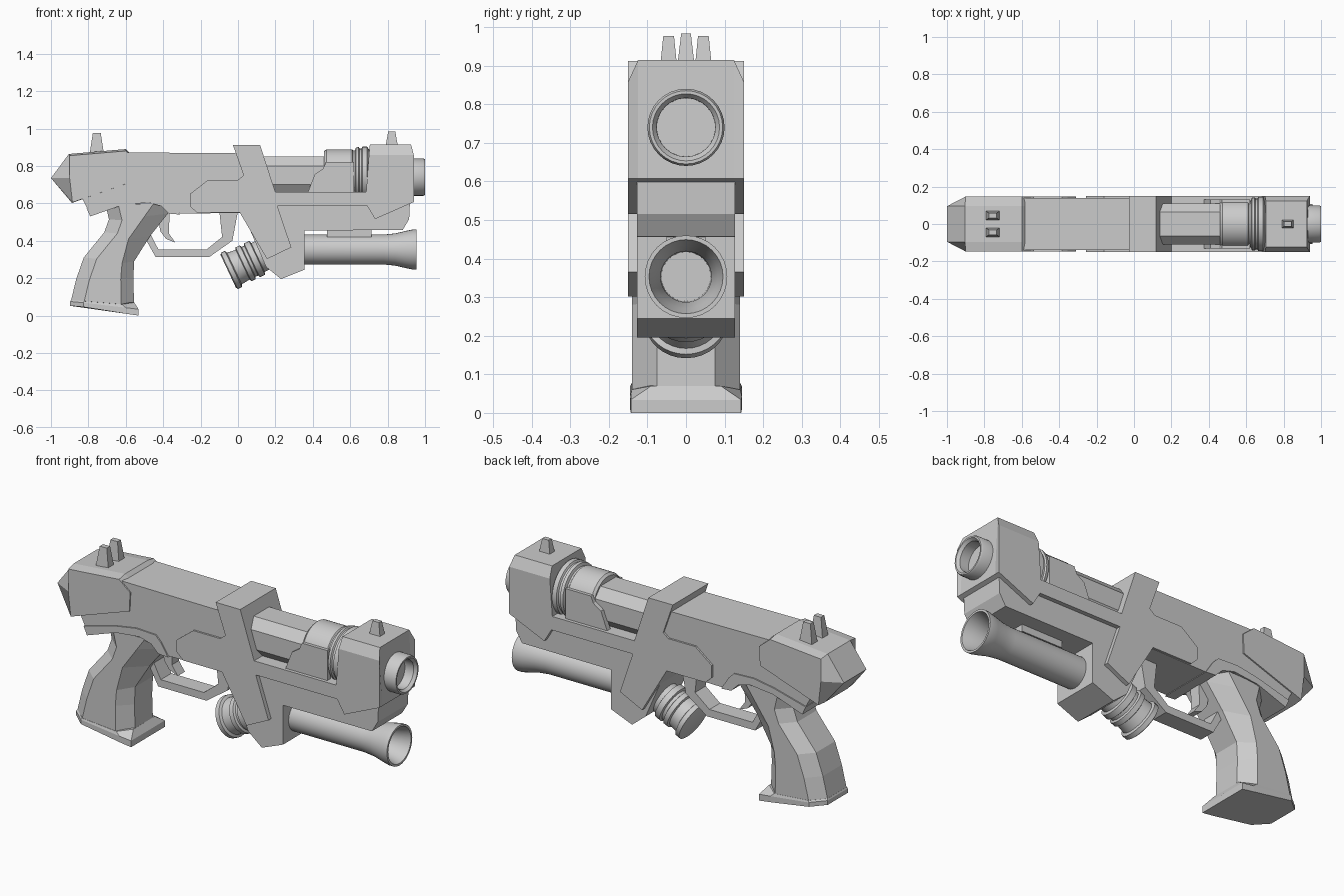
import bpy, bmesh, math
from mathutils import Vector

grey = bpy.data.materials.new("light_grey")
grey.diffuse_color = (0.6, 0.6, 0.6, 1)


def loft(name, rings, smooth=False):
    """Skin a list of equal-length point rings and cap both ends."""
    bm = bmesh.new()
    vs = [[bm.verts.new(p) for p in ring] for ring in rings]
    n = len(rings[0])
    for a, b in zip(vs, vs[1:]):
        for i in range(n):
            j = (i + 1) % n
            bm.faces.new((a[i], a[j], b[j], b[i]))
    bm.faces.new(vs[0])
    bm.faces.new(vs[-1])
    bmesh.ops.recalc_face_normals(bm, faces=bm.faces)
    me = bpy.data.meshes.new(name)
    bm.to_mesh(me)
    bm.free()
    me.materials.append(grey)
    ob = bpy.data.objects.new(name, me)
    bpy.context.collection.objects.link(ob)
    if smooth:
        bpy.ops.object.select_all(action='DESELECT')
        ob.select_set(True)
        bpy.context.view_layer.objects.active = ob
        bpy.ops.object.shade_smooth_by_angle(angle=math.radians(30))
    return ob


def prism(name, pts, w, y=0.0):
    """Side profile (x, z) extruded to half width w about y."""
    return loft(name, [[(x, y + s * w, z) for x, z in pts] for s in (-1, 1)])


def layered(name, outer, inner, w_out, w_in):
    """Profile whose outline shrinks from inner to outer: chamfered sides."""
    layers = ((-w_out, outer), (-w_in, inner), (w_in, inner), (w_out, outer))
    return loft(name, [[(x, y, z) for x, z in p] for y, p in layers])


def lathe(name, pts, origin, axis=(1, 0, 0), n=32):
    """Revolve (distance, radius) pairs about an axis in the xz plane."""
    d = Vector(axis).normalized()
    u = Vector((0, 1, 0))
    v = d.cross(u)
    o = Vector(origin)
    ang = [2 * math.pi * i / n for i in range(n)]
    return loft(name, [[o + d * s + (u * math.cos(a) + v * math.sin(a)) * r
                        for a in ang] for s, r in pts], smooth=True)


# Receiver and the rear cap with chamfered back corners
prism("receiver", [(-.85, .82), (-.6, .872), (0, .868), (.08, .8), (.1, .55), (-.31, .545),
                   (-.37, .575), (-.42, .605), (-.62, .6), (-.8, .56), (-.83, .62)], .14)
layered("rear_cap",
        [(-.9, .735), (-.9, .855), (-.6, .88), (-.535, .826), (-.54, .725), (-.885, .605)],
        [(-1, .735), (-.904, .864), (-.6, .89), (-.535, .826), (-.54, .725), (-.888, .602)],
        .147, .095)
prism("receiver_trim", [(-.81, .575), (-.79, .53), (-.62, .59), (-.48, .605), (-.41, .585),
                        (-.37, .545), (-.31, .54), (-.355, .61), (-.385, .64), (-.5, .645),
                        (-.62, .625)], .147)

# Centre clamp with the forward frame rail
prism("centre_clamp", [(-.027, .912), (.118, .912), (.2, .66), (.7, .66), (.7, .587),
                       (.21, .587), (.285, .365), (.155, .302), (.01, .55), (-.22, .55),
                       (-.257, .585), (-.257, .65), (-.16, .725), (0, .725), (.03, .75)], .15)
prism("lower_block", [(.02, .56), (.15, .26), (.23, .195), (.355, .245), (.355, .5),
                      (.2, .6)], .127)
prism("under_frame", [(.15, .62), (.92, .62), (.915, .515), (.88, .457), (.3, .455)], .127)
prism("barrel_mount", [(.475, .46), (.475, .42), (.715, .42), (.715, .46)], .05)

# Front block with chamfered top edges
layered("front_block",
        [(.70, .858), (.94, .858), (.94, .607), (.733, .516), (.685, .596), (.685, .66)],
        [(.705, .915), (.925, .915), (.94, .607), (.733, .516), (.685, .596), (.685, .66)],
        .15, .124)

# Octagonal upper housing
octagon = [(-.11, .7), (-.11, .8), (-.065, .85), (.065, .85),
           (.11, .8), (.11, .7), (.065, .64), (-.065, .64)]
loft("upper_housing", [[(x, y, z) for y, z in octagon] for x in (.08, .72)])

# Chamber sleeve, its rings and the side forks
lathe("chamber_sleeve", [(0, .12), (.012, .131), (.15, .131), (.155, .125), (.165, .125),
                         (.17, .14), (.185, .143), (.19, .135), (.2, .135), (.205, .145),
                         (.23, .145), (.24, .13), (.27, .13)], (.46, 0, .758))
for s, side in ((-1, "left"), (1, "right")):
    prism("sleeve_fork_" + side, [(.37, .65), (.41, .755), (.455, .785), (.47, .82),
                                  (.62, .82), (.62, .65)], .014, s * .118)

# Muzzle and lower barrel, both hollow
lathe("muzzle", [(0, .1), (.09, .1), (.1, .095), (.1, .087), (.085, .076), (-.15, .074)],
      (.9, 0, .74))
lathe("lower_barrel", [(0, .08), (.48, .08), (.54, .086), (.6, .1), (.635, .107), (.655, .107),
                       (.655, .096), (.61, .083), (.54, .066), (.35, .064)], (.3, 0, .353))

# Angled knob behind the lower block
lathe("angled_knob", [(0, .095), (.006, .107), (.03, .107), (.036, .093), (.085, .088),
                      (.09, .1), (.115, .1), (.12, .088), (.135, .088), (.14, .1),
                      (.17, .1), (.175, .085), (.27, .085)], (-.052, 0, .236), (.905, 0, .425))

# Grip: hexagonal-style sections (back point, side edge, front point)
rows = [((-.71, .6), (-.45, .6), (-.35, .6)),
        ((-.69, .515), (-.5, .53), (-.375, .545)),
        ((-.715, .445), (-.585, .41), (-.47, .425)),
        ((-.825, .31), (-.62, .28), (-.555, .29)),
        ((-.865, .195), (-.627, .195), (-.56, .195)),
        ((-.893, .08), (-.625, .06), (-.555, .055))]


def grip_ring(b, m, f, w=.14, wb=.08, wf=.075):
    k = (b[0] + .07, b[1] - .006)
    half = [(b, wb), (k, w), (m, w), (f, wf)]
    return ([(p[0], -y, p[1]) for p, y in half] +
            [(p[0], y, p[1]) for p, y in reversed(half)])


loft("grip", [grip_ring(*r) for r in rows])
loft("grip_base", [grip_ring((-.893, .083), (-.62, .06), (-.555, .07), .141, .08, .09),
                   grip_ring((-.897, .075), (-.6, .042), (-.532, .034), .145, .085, .143),
                   grip_ring((-.897, .052), (-.6, .01), (-.532, 0), .145, .085, .143)])

# Trigger and its guard
prism("trigger", [(-.435, .56), (-.415, .45), (-.385, .41), (-.335, .39), (-.37, .44),
                  (-.365, .56)], .03)
prism("trigger_guard", [(-.51, .46), (-.5, .42), (-.44, .312), (-.155, .312), (-.03, .4),
                        (-.0, .56), (-.1, .56), (-.085, .42), (-.17, .352), (-.425, .352),
                        (-.48, .46)], .045)


# Tapered sights
def sight(name, x, y, z0, z1, b, t):
    loft(name, [[(x + i * r, y + j * r * .66, z) for i, j in ((-1, -1), (1, -1), (1, 1), (-1, 1))]
                for z, r in ((z0, b), (z1, t))])


sight("rear_sight_left", -.755, -.045, .865, .977, .038, .021)
sight("rear_sight_right", -.755, .045, .865, .977, .038, .021)
sight("front_sight", .822, 0, .905, .983, .033, .019)
